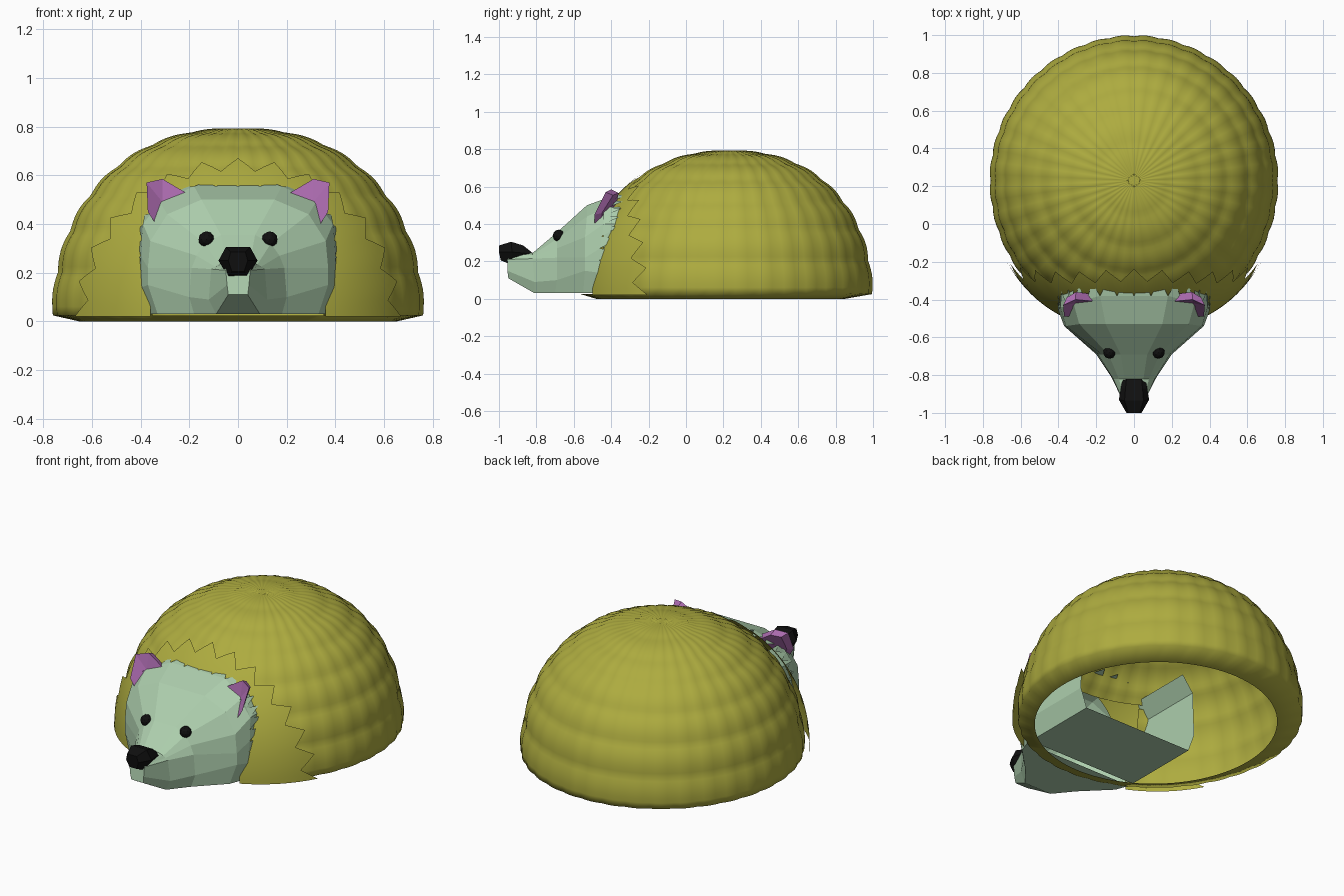
import bpy, bmesh, math

if "Cube" in bpy.data.objects:
    bpy.data.objects.remove(bpy.data.objects["Cube"])

CY, RX, RZ, P = 0.23, 0.752, 0.79, 2.2


def material(name, rgb):
    m = bpy.data.materials.new(name)
    m.diffuse_color = (*rgb, 1)
    m.use_nodes = True
    m.node_tree.nodes["Principled BSDF"].inputs["Base Color"].default_value = m.diffuse_color
    return m


OLIVE = material("olive", (0.42, 0.41, 0.05))
GREEN = material("pale_green", (0.42, 0.62, 0.42))
PURPLE = material("purple", (0.42, 0.15, 0.44))
BLACK = material("black", (0.005, 0.005, 0.005))


def finish(bm, name, mat, smooth=False, normals=True):
    if normals:
        bmesh.ops.recalc_face_normals(bm, faces=bm.faces[:])
    me = bpy.data.meshes.new(name)
    bm.to_mesh(me)
    bm.free()
    me.materials.append(mat)
    for p in me.polygons:
        p.use_smooth = smooth
    ob = bpy.data.objects.new(name, me)
    bpy.context.collection.objects.link(ob)
    return ob


def skin(bm, rings, closed=True):
    n = len(rings[0])
    for a, b in zip(rings, rings[1:]):
        for i in range(n if closed else n - 1):
            j = (i + 1) % n
            bm.faces.new((a[i], a[j], b[j], b[i]))


def mirrored_rings(bm, sections):
    """Half sections run from bottom to top on +x; close them with their mirror."""
    return [[bm.verts.new(p) for p in s + [(-x, y, z) for x, y, z in reversed(s)]]
            for s in sections]


def front_radius(h):
    return 0.785 - 0.05 * h * h


# spiny dome: scalloped ellipsoid, open below with a small tucked-in rim
def dome():
    bm = bmesh.new()
    N, M = 144, 56
    rings = [[bm.verts.new((0.65 * math.cos(2 * math.pi * i / N),
                            0.185 + 0.665 * math.sin(2 * math.pi * i / N), 0))
              for i in range(N)]]
    z0 = 0.025 / RZ
    for k in range(M):
        ph = z0 + (math.pi / 2 - z0) * k / M
        r, h = math.cos(ph) ** (2 / P), math.sin(ph) ** (2 / P)
        h = max(h, z0) if k else z0
        ring = []
        for i in range(N):
            t = 2 * math.pi * i / N
            b = (abs(math.sin(14 * ph)) * 0.6 + abs(math.sin(18 * t)) * 0.4) * math.cos(ph) ** 0.5
            s = 1 + 0.022 * b
            ry = 0.757 if math.sin(t) > 0 else front_radius(h)
            ring.append(bm.verts.new((RX * r * s * math.cos(t),
                                      CY + ry * r * s * math.sin(t),
                                      RZ * h * (s if k else 1))))
        rings.append(ring)
    skin(bm, rings)
    top = bm.verts.new((0, CY, RZ + 0.002))
    for i in range(N):
        bm.faces.new((rings[-1][i], rings[-1][(i + 1) % N], top))
    # opening behind the head
    hole = []
    for f in bm.faces:
        c = f.calc_center_median()
        if c.y < -0.2 and abs(c.x) < 0.34 and 0.03 < c.z < 0.47:
            hole.append(f)
    bmesh.ops.delete(bm, geom=hole, context='FACES')
    finish(bm, "spiny_dome", OLIVE, True)


# front layer of spines with a zigzag edge, lying on the dome
def collar():
    bm = bmesh.new()
    N, rows = 56, 10
    rings = []
    for k in range(rows + 1):
        s = k / rows
        ring = []
        for i in range(N + 1):
            a = math.pi * i / N
            zig = (0.0, -0.025, -0.05, -0.025)[i % 4]
            x = (0.36 + (0.31 + zig) * s) * math.cos(a)
            z = (0.47 + (0.18 + zig) * s) * math.sin(a) + 0.02
            h = z / (RZ * 1.022)
            q = 1 - abs(x / (RX * 1.022)) ** P - h ** P
            y = -1.022 * front_radius(h) * max(q, 0) ** (1 / P)
            ring.append(bm.verts.new((x, CY + y, z)))
        rings.append(ring)
    skin(bm, rings, False)
    bm.normal_update()
    if sum(f.normal.y for f in bm.faces) > 0:
        bmesh.ops.reverse_faces(bm, faces=bm.faces[:])
    finish(bm, "front_spines", OLIVE, True, False)


# faceted head, open at the back with a fringe of fur points
def head():
    bm = bmesh.new()
    secs = [
        [(.04, -.95, .11), (.045, -.955, .15), (.05, -.955, .21), (.05, -.95, .22), (.045, -.94, .24), (.03, -.93, .25)],
        [(.09, -.81, .03), (.12, -.81, .09), (.11, -.82, .215), (.095, -.82, .225), (.08, -.82, .235), (.05, -.82, .245)],
        [(.18, -.70, .03), (.20, -.69, .10), (.19, -.69, .22), (.17, -.69, .27), (.135, -.69, .32), (.07, -.69, .355)],
        [(.33, -.55, .03), (.37, -.54, .15), (.37, -.54, .22), (.36, -.54, .33), (.29, -.53, .44), (.15, -.53, .50)],
        [(.36, -.47, .03), (.395, -.47, .14), (.40, -.46, .27), (.39, -.44, .40), (.32, -.42, .49), (.18, -.38, .555)],
    ]
    rings = mirrored_rings(bm, secs)
    skin(bm, rings)
    bm.faces.new(rings[0])
    last = rings[-1]
    for i in range(11):
        a, b = last[i], last[i + 1]
        n = 4 if i == 5 else 2
        for t in range(n):
            p = a if t == 0 else q
            q = b if t == n - 1 else bm.verts.new(a.co.lerp(b.co, (t + 1) / n))
            mid = (p.co + q.co) / 2
            tip = bm.verts.new((mid.x * 1.03, mid.y + 0.08, mid.z + 0.015))
            bm.faces.new((p, q, tip))
    finish(bm, "head", GREEN)


# belly floor and side walls running back inside the dome
def belly():
    bm = bmesh.new()
    half = [(.32, .49), (.39, .40), (.40, .14), (.36, .03)]
    prof = half + [(-x, z) for x, z in reversed(half)]
    rings = [[bm.verts.new((x, y, z)) for x, z in prof] for y in (-.44, 0.03)]
    skin(bm, rings, False)
    finish(bm, "belly", GREEN)


# nose
def nose():
    bm = bmesh.new()
    secs = [
        [(.025, -.99, .205), (.04, -1.0, .25), (.03, -1.0, .285)],
        [(.04, -.94, .185), (.08, -.93, .25), (.05, -.935, .305)],
        [(.05, -.87, .20), (.07, -.87, .245), (.045, -.87, .285)],
        [(.04, -.82, .225), (.06, -.82, .235), (.04, -.82, .245)],
    ]
    rings = mirrored_rings(bm, secs)
    skin(bm, rings)
    bm.faces.new(rings[0])
    bm.faces.new(rings[-1])
    finish(bm, "nose", BLACK)


# ear: cupped front, closed back
def ear(name, side):
    bm = bmesh.new()
    rim = [(.20, -.41, .52), (.31, -.40, .585), (.375, -.43, .57), (.37, -.49, .45), (.325, -.49, .38)]
    front = [bm.verts.new((x * side, y, z)) for x, y, z in rim]
    back = [bm.verts.new((side * (.30 + (x - .30) * .75), y + .04, .49 + (z - .49) * .8))
            for x, y, z in rim]
    cup = bm.verts.new((.31 * side, -.42, .49))
    skin(bm, [front, back])
    bm.faces.new(back)
    for i in range(5):
        bm.faces.new((front[i], front[(i + 1) % 5], cup))
    finish(bm, name, PURPLE)


# eyes
def eye(name, side):
    bm = bmesh.new()
    bmesh.ops.create_icosphere(bm, subdivisions=2, radius=0.033)
    bmesh.ops.translate(bm, verts=bm.verts[:], vec=(.13 * side, -.68, .337))
    finish(bm, name, BLACK)


dome()
collar()
head()
belly()
nose()
for label, side in (("left", 1), ("right", -1)):
    ear(label + "_ear", side)
    eye(label + "_eye", side)
